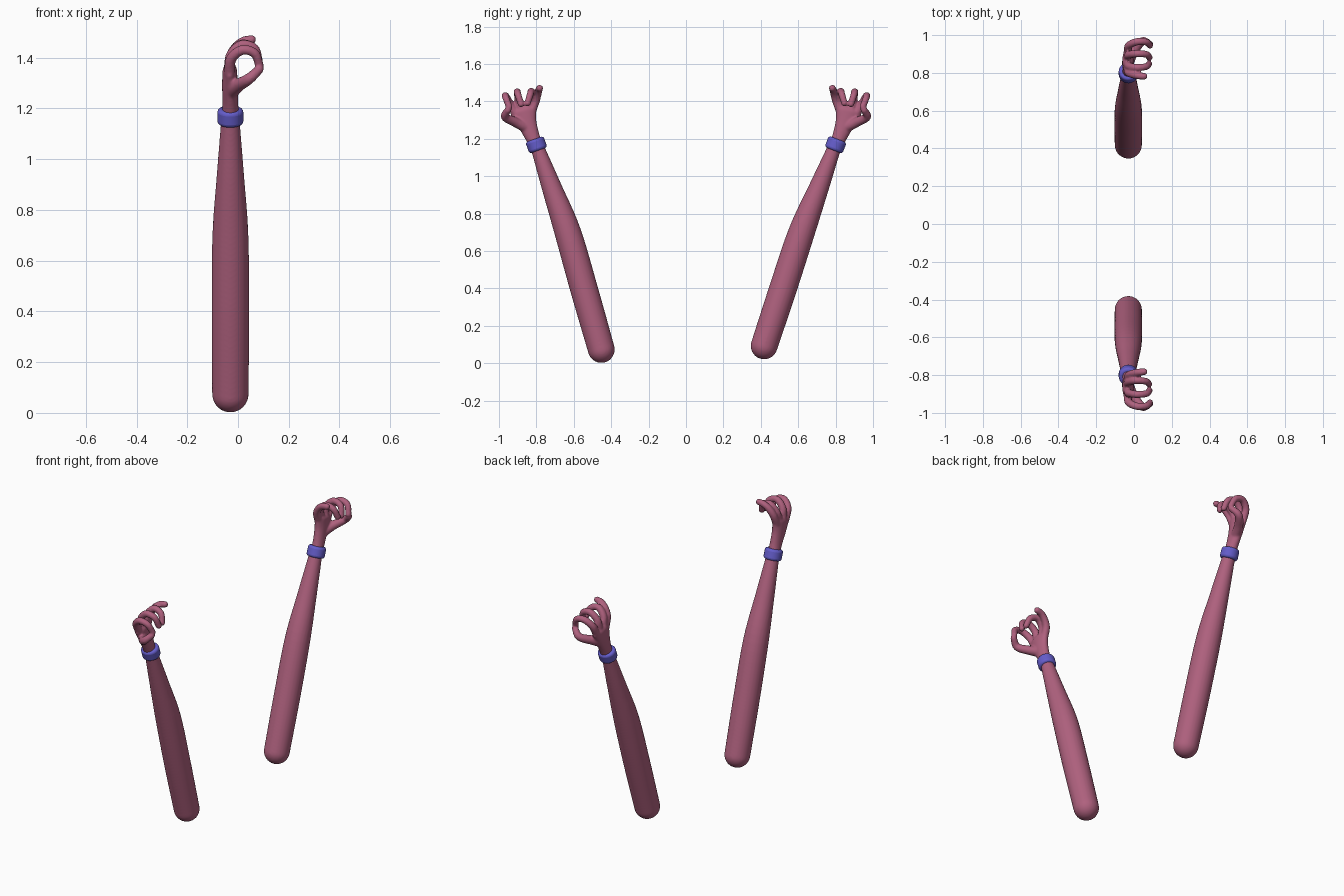
import bpy, bmesh
from mathutils import Vector, Matrix

if "Cube" in bpy.data.objects:
    bpy.data.objects.remove(bpy.data.objects["Cube"])


def material(name, rgb):
    m = bpy.data.materials.new(name)
    m.diffuse_color = (*rgb, 1)
    m.use_nodes = True
    m.node_tree.nodes["Principled BSDF"].inputs["Base Color"].default_value = m.diffuse_color
    return m


SKIN = material("skin", (0.43, 0.12, 0.21))
BAND = material("band", (0.13, 0.11, 0.6))


def spline(pts, steps=6):
    """Catmull-Rom through (x, y, z, half_thickness, half_width) points."""
    p = [Vector(q) for q in pts]
    p = [2 * p[0] - p[1]] + p + [2 * p[-1] - p[-2]]
    out = []
    for i in range(1, len(p) - 2):
        a, b, c, d = p[i - 1:i + 3]
        for k in range(steps):
            t = k / steps
            out.append(0.5 * (2 * b + (c - a) * t + (2 * a - 5 * b + 4 * c - d) * t * t
                              + (3 * b - a - 3 * c + d) * t ** 3))
    out.append(p[-2])
    return out


def limb(bm, pts, ref, seg=24):
    """Elliptical tube with rounded ends, added to bm."""
    s = spline(pts)
    pos = [Vector(q[:3]) for q in s]
    n = len(s)
    rings = []
    unit = [Matrix.Rotation(6.2831853 * k / seg, 2) @ Vector((1, 0)) for k in range(seg)]
    for i in range(n):
        t = (pos[min(i + 1, n - 1)] - pos[max(i - 1, 0)]).normalized()
        a = (ref - t * ref.dot(t)).normalized()
        b = t.cross(a)
        rings.append([bm.verts.new(pos[i] + a * u.x * s[i][3] + b * u.y * s[i][4]) for u in unit])
        if i in (0, n - 1):
            rot = Matrix((a, b, t)).transposed().to_4x4()
            cap = min(s[i][3], s[i][4])
            bmesh.ops.create_uvsphere(
                bm, u_segments=seg, v_segments=16, radius=1,
                matrix=Matrix.Translation(pos[i]) @ rot @ Matrix.Diagonal((s[i][3], s[i][4], cap, 1)))
    for r0, r1 in zip(rings, rings[1:]):
        for k in range(seg):
            j = (k + 1) % seg
            bm.faces.new((r0[k], r0[j], r1[j], r1[k]))
    bm.faces.new(rings[0][::-1])
    bm.faces.new(rings[-1])


def round_path(pts, r0, r1):
    n = len(pts) - 1
    return [(*p, r0 + (r1 - r0) * i / n, r0 + (r1 - r0) * i / n) for i, p in enumerate(pts)]


X, Y = Vector((1, 0, 0)), Vector((0, 1, 0))
PALM = [(-.03, .80, 1.16, .034, .036), (-.03, .825, 1.22, .031, .041),
        (-.032, .852, 1.29, .031, .054), (-.032, .868, 1.345, .029, .072)]
FINGERS = {
    "index": [(-.033, .915, 1.34), (-.027, .945, 1.395), (.015, .965, 1.43),
              (.065, .963, 1.418), (.085, .945, 1.37)],
    "middle": [(-.034, .885, 1.35), (-.027, .895, 1.41), (.015, .902, 1.45),
               (.065, .898, 1.436), (.082, .882, 1.385)],
    "ring": [(-.034, .852, 1.35), (-.027, .836, 1.41), (.012, .828, 1.452),
             (.062, .833, 1.438), (.08, .847, 1.39)],
    "little": [(-.034, .825, 1.345), (-.03, .803, 1.40), (-.008, .792, 1.44),
               (.022, .785, 1.464), (.054, .782, 1.471)],
}
THUMB = [(-.03, .855, 1.262), (0, .915, 1.29), (.045, .968, 1.318), (.084, .952, 1.354)]


def build_arm(side, sy, base, elbow):
    bm = bmesh.new()
    # forearm: shoulder end, elbow, wrist
    b, e, w = Vector(base), Vector(elbow), Vector((.80, 1.17))
    mid, low, up = e.lerp(w, .5), b.lerp(e, .5), e.lerp(w, .9)
    limb(bm, [(-.03, p.x, p.y, r, r) for p, r in
              ((b, .072), (low, .074), (e, .071), (mid, .054), (up, .039), (w, .036))], X)
    # hand
    limb(bm, PALM, X)
    for name, pts in FINGERS.items():
        limb(bm, round_path(pts, .022, .017 if name != "little" else .018), Y)
    limb(bm, round_path(THUMB, .03, .018), Vector((-.6, 0, .8)))
    for v in bm.verts:
        v.co.y *= sy
    bmesh.ops.recalc_face_normals(bm, faces=bm.faces)
    me = bpy.data.meshes.new(side + "_arm")
    bm.to_mesh(me)
    bm.free()
    me.materials.append(SKIN)
    ob = bpy.data.objects.new(side + "_arm", me)
    bpy.context.collection.objects.link(ob)
    # fuse the pieces into one soft skin
    rm = ob.modifiers.new("fuse", 'REMESH')
    rm.mode = 'VOXEL'
    rm.voxel_size = .006
    rm.use_smooth_shade = True
    sm = ob.modifiers.new("soften", 'SMOOTH')
    sm.factor = .5
    sm.iterations = 5

    # wristband
    axis = Vector((0, (w.x - e.x) * sy, w.y - e.y))
    bpy.ops.mesh.primitive_cylinder_add(vertices=48, radius=.051, depth=.064,
                                        location=(-.03, .80 * sy, 1.168))
    band = bpy.context.object
    band.name = side + "_wristband"
    band.rotation_euler = axis.to_track_quat('Z', 'Y').to_euler()
    band.data.materials.append(BAND)
    bv = band.modifiers.new("round", 'BEVEL')
    bv.width = .014
    bv.segments = 4
    bpy.ops.object.shade_smooth_by_angle()


build_arm("left", 1, (.418, .093), (.618, .70))
build_arm("right", -1, (.453, .074), (.632, .70))
